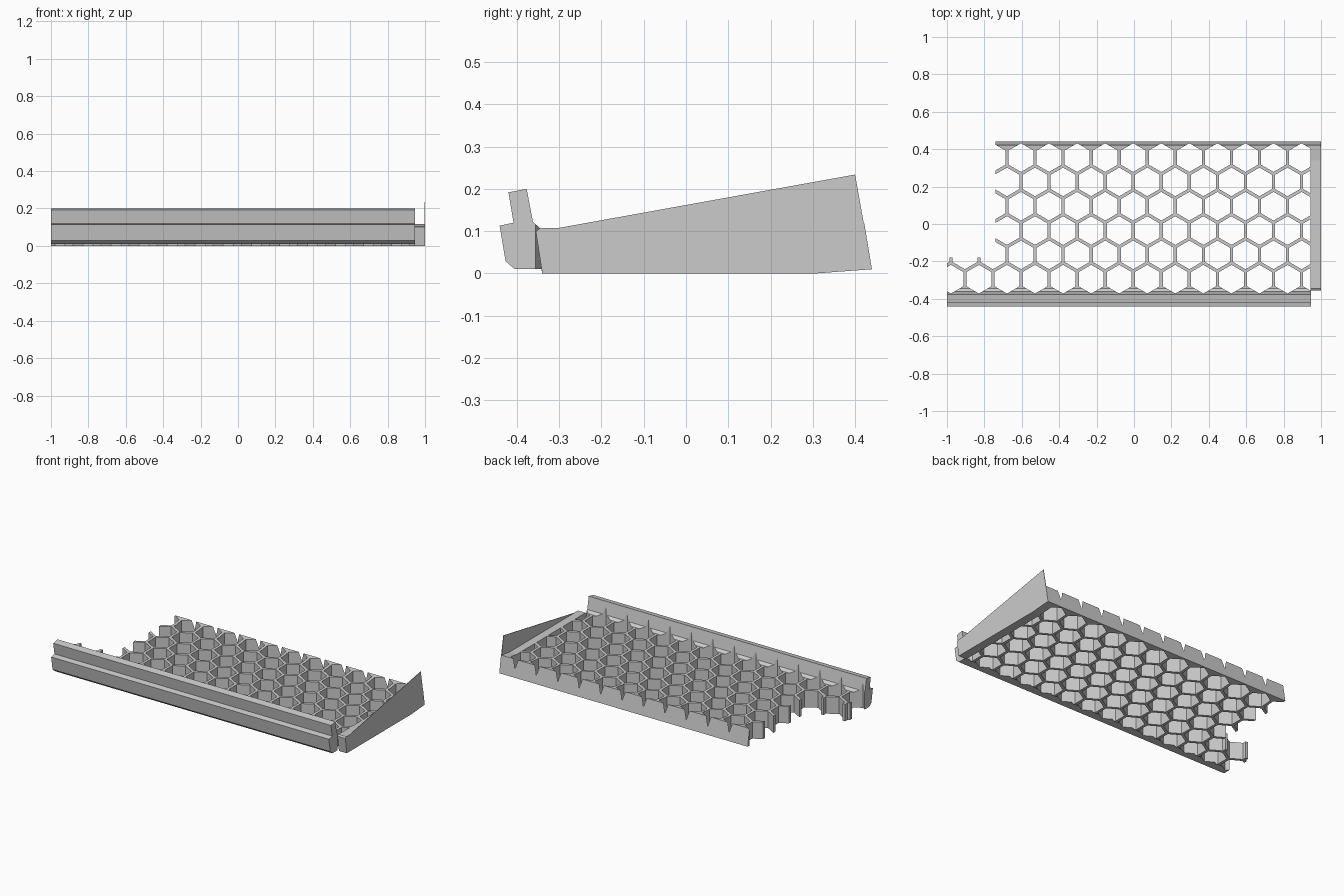
import bpy, bmesh, math
from mathutils import Matrix

cube = bpy.data.objects.get("Cube")
if cube:
    bpy.data.objects.remove(cube, do_unlink=True)

grey = bpy.data.materials.new("plain grey")
grey.use_nodes = True
grey.diffuse_color = (0.6, 0.6, 0.6, 1)
grey.node_tree.nodes["Principled BSDF"].inputs["Base Color"].default_value = (0.6, 0.6, 0.6, 1)


def make_object(name, bm):
    bmesh.ops.recalc_face_normals(bm, faces=bm.faces)
    mesh = bpy.data.meshes.new(name)
    bm.to_mesh(mesh)
    bm.free()
    mesh.materials.append(grey)
    obj = bpy.data.objects.new(name, mesh)
    bpy.context.collection.objects.link(obj)
    return obj


def extrude_profile(name, profile, x0, x1):
    """Sweep a (y, z) outline along x."""
    bm = bmesh.new()
    face = bm.faces.new([bm.verts.new((x0, y, z)) for y, z in profile])
    swept = bmesh.ops.extrude_face_region(bm, geom=[face])["geom"]
    verts = [v for v in swept if isinstance(v, bmesh.types.BMVert)]
    bmesh.ops.translate(bm, verts=verts, vec=(x1 - x0, 0, 0))
    return make_object(name, bm)


def cut(target, cutter):
    mod = target.modifiers.new("cut", 'BOOLEAN')
    mod.operation = 'DIFFERENCE'
    mod.solver = 'EXACT'
    mod.object = cutter
    cutter.hide_render = True
    cutter.hide_viewport = True
    cutter.display_type = 'WIRE'


END = 0.945      # where the grid meets the side strip
PITCH = 0.15     # honeycomb spacing along x
ROW = 0.13       # honeycomb row spacing
RADIUS = 0.0765  # hole corner radius

# Outline shared by the tray and its side strip
tray_back = [(-0.34, 0), (0.306, 0), (0.44, 0.01), (0.422, 0.118), (0.34, 0.107)]

# Tray with the stepped front rail
rail = [(-0.345, 0.107), (-0.362, 0.122), (-0.377, 0.2), (-0.42, 0.192), (-0.408, 0.12),
        (-0.441, 0.113), (-0.427, 0.029), (-0.405, 0.01), (-0.342, 0.01)]
tray = extrude_profile("honeycomb_tray", tray_back + rail, -1, END)

# Honeycomb holes
bm = bmesh.new()
for row in range(6):
    for col in range(-1, 14):
        x = -0.904 + PITCH * (col + 0.5 * (row % 2))
        if x - RADIUS > END:
            continue
        y = 0.355 - ROW * row
        place = Matrix.Translation((x, y, 0.1)) @ Matrix.Rotation(math.radians(30), 4, 'Z')
        ring = bmesh.ops.create_cone(bm, cap_ends=True, segments=6, radius1=RADIUS,
                                     radius2=RADIUS, depth=0.5)["verts"]
        # Point a corner of each hole towards the back
        angle = max(ring, key=lambda v: v.co.y).co
        turned = abs(angle.x) < 0.001
        bmesh.ops.transform(bm, verts=ring,
                            matrix=Matrix.Translation((x, y, 0.1)) if turned else place)
cut(tray, make_object("hole_cutter", bm))

# Open corner at the left rear
corner = [(-0.18, -0.2), (0.6, -0.2), (0.6, 0.5), (-0.18, 0.5)]
cut(tray, extrude_profile("corner_cutter", corner, -1.2, -0.74))

# Solid side strip
extrude_profile("side_strip", tray_back + [(-0.345, 0.107), (-0.355, 0.1)], END, 1)

# Thin wedge-shaped side fin
fin = [(-0.34, 0), (0.306, 0), (0.44, 0.01), (0.4, 0.234), (-0.355, 0.098)]
extrude_profile("side_fin", fin, 0.997, 1.0)
